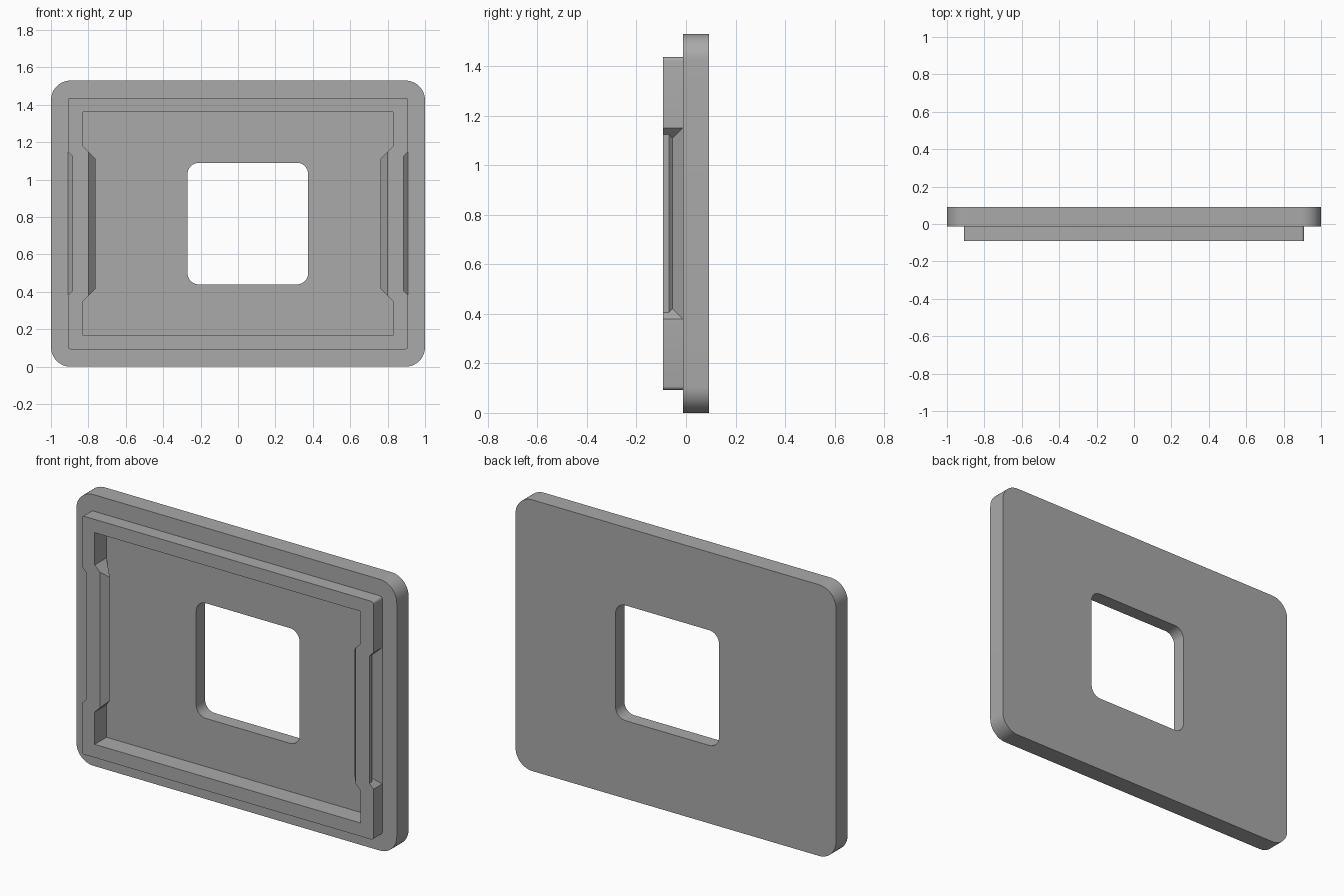
import bpy, bmesh, math

cube = bpy.data.objects.get("Cube")
if cube:
    bpy.data.objects.remove(cube, do_unlink=True)

# Depth planes of the body, front to back
RIM_FRONT, PLATE_FRONT, FLOOR, BACK = -0.092, -0.013, 0.013, 0.092
MID_Z = 0.765


def rounded_rect(x0, x1, z0, z1, r, seg=8):
    """Counter-clockwise rounded rectangle in the xz plane."""
    pts = []
    centres = [(x1 - r, z1 - r), (x0 + r, z1 - r), (x0 + r, z0 + r), (x1 - r, z0 + r)]
    for i, (cx, cz) in enumerate(centres):
        for k in range(seg + 1):
            a = math.pi / 2 * (i + k / seg)
            pts.append((cx + r * math.cos(a), cz + r * math.sin(a)))
    return pts


def notched_rect(hx, hz, notch, inset, r, seg=4):
    """Rectangle whose short sides step inwards by inset over a mitred notch."""
    rect = [(x, z + MID_Z) for x, z in rounded_rect(-hx, hx, -hz, hz, r, seg)]
    n = len(rect) // 4
    side = [(hx, notch), (hx - inset, notch - inset)]
    left = [(-x, MID_Z + z) for x, z in side] + [(-x, MID_Z - z) for x, z in side[::-1]]
    right = [(x, MID_Z - z) for x, z in side] + [(x, MID_Z + z) for x, z in side[::-1]]
    return rect[:2 * n] + left + rect[2 * n:] + right


def tube(bm, sections):
    """Open wall through (y, outline) sections with equal point counts."""
    rings = [[bm.verts.new((x, y, z)) for x, z in pts] for y, pts in sections]
    for a, b in zip(rings, rings[1:]):
        for i in range(len(a)):
            j = (i + 1) % len(a)
            bm.faces.new((a[i], a[j], b[j], b[i]))


bm = bmesh.new()

# Plate edge and off-centre window
plate = rounded_rect(-1, 1, 0, 1.53, 0.105, 12)
window = rounded_rect(-0.27, 0.375, 0.44, 1.09, 0.06)
tube(bm, [(PLATE_FRONT, plate), (BACK, plate)])
tube(bm, [(FLOOR, window), (BACK, window)])

# Rim outside, with an undercut finger groove on each side
groove = [(PLATE_FRONT, 0), (-0.054, 0.041), (-0.069, 0.026), (RIM_FRONT, 0.026)]
tube(bm, [(y, notched_rect(0.91, 0.672, 0.385, d, 0.015)) for y, d in groove])

# Rim inside, with a ridge on each side
ridge = [(RIM_FRONT, 0.032), (-0.053, 0.067), (FLOOR, 0)]
tube(bm, [(y, notched_rect(0.83, 0.597, 0.415, d, 0, 1)) for y, d in ridge])
bmesh.ops.remove_doubles(bm, verts=bm.verts, dist=0.0005)

# Flat faces between the open wall edges
for y in (RIM_FRONT, PLATE_FRONT, FLOOR, BACK):
    edges = [e for e in bm.edges if e.is_boundary
             and all(abs(v.co.y - y) < 1e-4 for v in e.verts)]
    bmesh.ops.triangle_fill(bm, edges=edges, use_beauty=True, normal=(0, -1, 0))
bmesh.ops.recalc_face_normals(bm, faces=bm.faces)

mesh = bpy.data.meshes.new("cover_plate")
bm.to_mesh(mesh)
bm.free()
body = bpy.data.objects.new("cover_plate", mesh)
bpy.context.collection.objects.link(body)

# Plain grey material
grey = bpy.data.materials.new("plain_grey")
grey.use_nodes = True
colour = (0.4, 0.4, 0.4, 1)
grey.diffuse_color = colour
grey.node_tree.nodes["Principled BSDF"].inputs["Base Color"].default_value = colour
mesh.materials.append(grey)

bpy.context.view_layer.objects.active = body
body.select_set(True)
bpy.ops.object.shade_smooth_by_angle(angle=math.radians(25))
